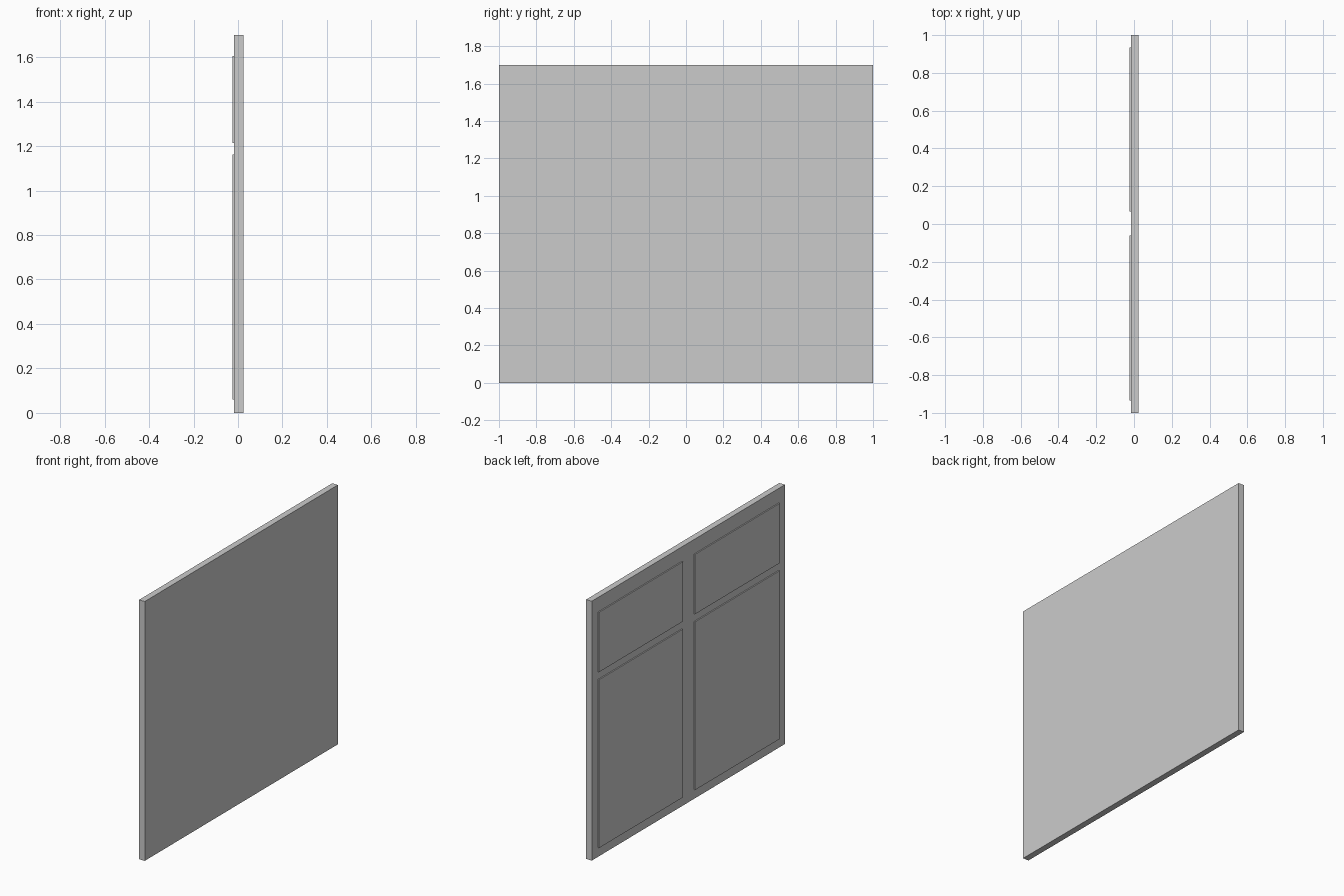
import bpy

if "Cube" in bpy.data.objects:
    bpy.data.objects.remove(bpy.data.objects["Cube"])


def box(name, x, y, z):
    """Axis-aligned box from (min, max) ranges."""
    bpy.ops.mesh.primitive_cube_add(size=1)
    ob = bpy.context.object
    ob.name = name
    ob.location = [(a + b) / 2 for a, b in (x, y, z)]
    ob.scale = [b - a for a, b in (x, y, z)]
    bpy.ops.object.transform_apply(location=True, rotation=True, scale=True)
    return ob


SLAB_X = (-0.017, 0.024)
PANEL_X = (-0.025, -0.017)

# Main board
box("board", SLAB_X, (-1, 1), (0, 1.7))

# Raised panels on the -x face: two columns, a tall one below a short one
columns = {"left": (0.067, 0.935), "right": (-0.935, -0.06)}
rows = {"lower": (0.06, 1.163), "upper": (1.213, 1.605)}
for side, y in columns.items():
    for level, z in rows.items():
        box(f"{level}_{side}_panel", PANEL_X, y, z)
